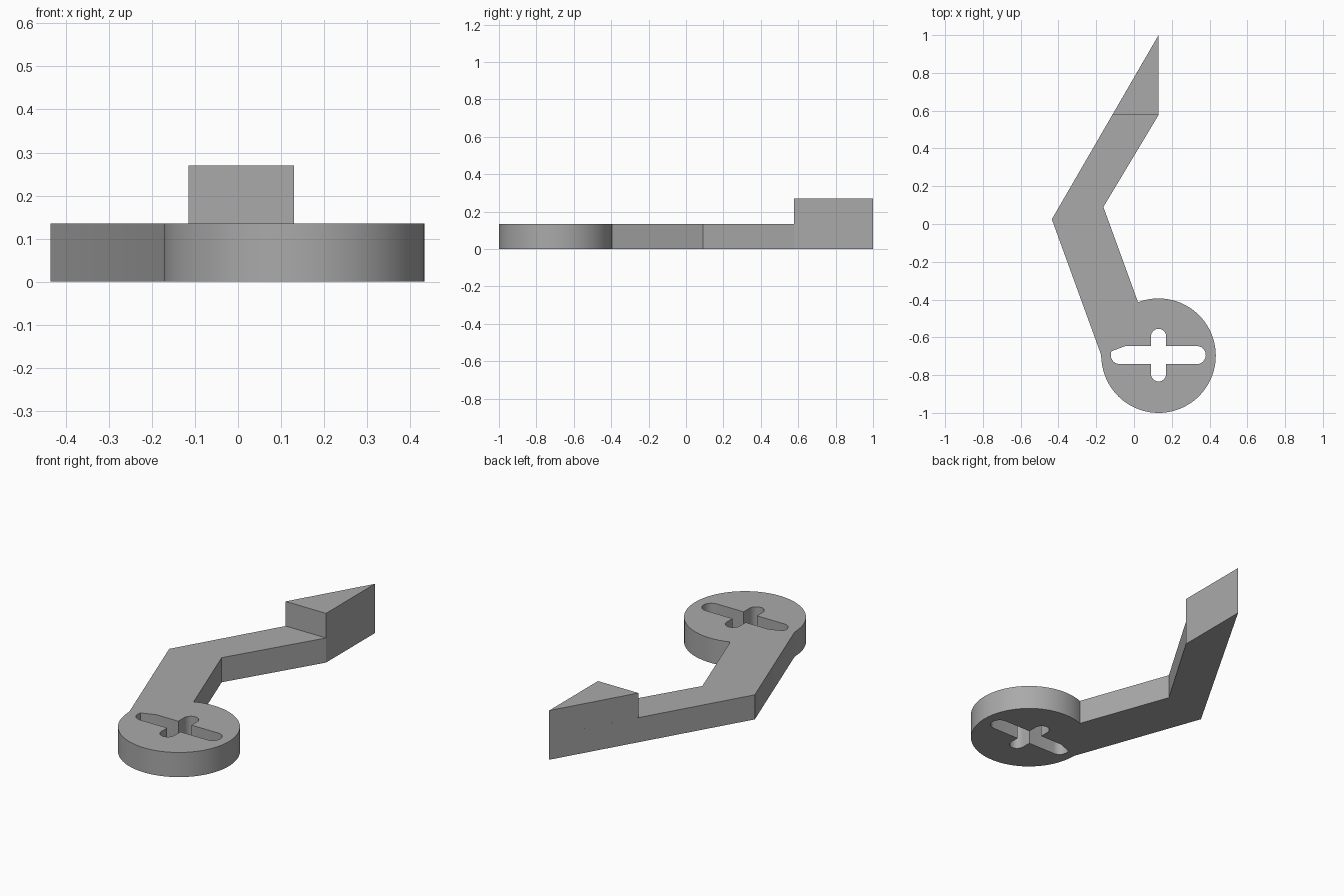
import bpy
import bmesh
from math import cos, sin, radians

if "Cube" in bpy.data.objects:
    bpy.data.objects.remove(bpy.data.objects["Cube"])

HEIGHT, BLADE_HEIGHT = 0.135, 0.27
HUB_X, HUB_Y, HUB_RADIUS = 0.13, -0.697, 0.303

# Single grey material
grey = bpy.data.materials.new("grey")
grey.use_nodes = True
grey.diffuse_color = (0.4, 0.4, 0.4, 1)
grey.node_tree.nodes["Principled BSDF"].inputs["Base Color"].default_value = (0.4, 0.4, 0.4, 1)


def arc(x, y, radius, start, end, steps):
    angles = [radians(start + (end - start) * i / steps) for i in range(steps + 1)]
    return [(x + radius * cos(a), y + radius * sin(a)) for a in angles]


def prism(name, outline, bottom, top):
    bm = bmesh.new()
    face = bm.faces.new([bm.verts.new((x, y, bottom)) for x, y in outline])
    moved = bmesh.ops.extrude_face_region(bm, geom=[face])["geom"]
    verts = [v for v in moved if isinstance(v, bmesh.types.BMVert)]
    bmesh.ops.translate(bm, verts=verts, vec=(0, 0, top - bottom))
    bmesh.ops.recalc_face_normals(bm, faces=bm.faces)
    mesh = bpy.data.meshes.new(name)
    bm.to_mesh(mesh)
    bm.free()
    mesh.materials.append(grey)
    obj = bpy.data.objects.new(name, mesh)
    bpy.context.collection.objects.link(obj)
    return obj


def combine(target, tool, operation):
    mod = target.modifiers.new(tool.name, "BOOLEAN")
    mod.object, mod.operation, mod.solver = tool, operation, "EXACT"
    bpy.context.view_layer.objects.active = target
    bpy.ops.object.modifier_apply(modifier=mod.name)
    bpy.data.objects.remove(tool)


# Bent arm running into the round hub
elbow, tip, blade_corner, inner_elbow = (-0.435, 0.025), (0.13, 1.0), (0.13, 0.577), (-0.162, 0.09)
hub_rim = arc(HUB_X, HUB_Y, HUB_RADIUS, 111, -174, 72)
lever = prism("lever_arm", [elbow, tip, blade_corner, inner_elbow] + hub_rim + [(-0.175, -0.69)], 0, HEIGHT)

# Raised triangular end block
blade = prism("end_block", [(-0.115, 0.577), blade_corner, tip], 0, BLADE_HEIGHT)
combine(lever, blade, "UNION")

# Cross-shaped through hole: upright slot, then cross slot with a clipped left end
upright = arc(HUB_X, -0.595, 0.04, 0, 180, 12) + arc(HUB_X, -0.794, 0.04, 180, 360, 12)
crosswise = (arc(0.332, -0.694, 0.048, -90, 90, 12) + [(-0.045, -0.646), (-0.12, -0.674)]
             + arc(-0.075, -0.694, 0.048, 180, 270, 8))
for name, outline in (("upright_slot", upright), ("cross_slot", crosswise)):
    combine(lever, prism(name, outline, -0.1, 0.3), "DIFFERENCE")

# Smooth rims with crisp edges
lever.select_set(True)
bpy.context.view_layer.objects.active = lever
bpy.ops.object.shade_smooth_by_angle(angle=radians(25))
